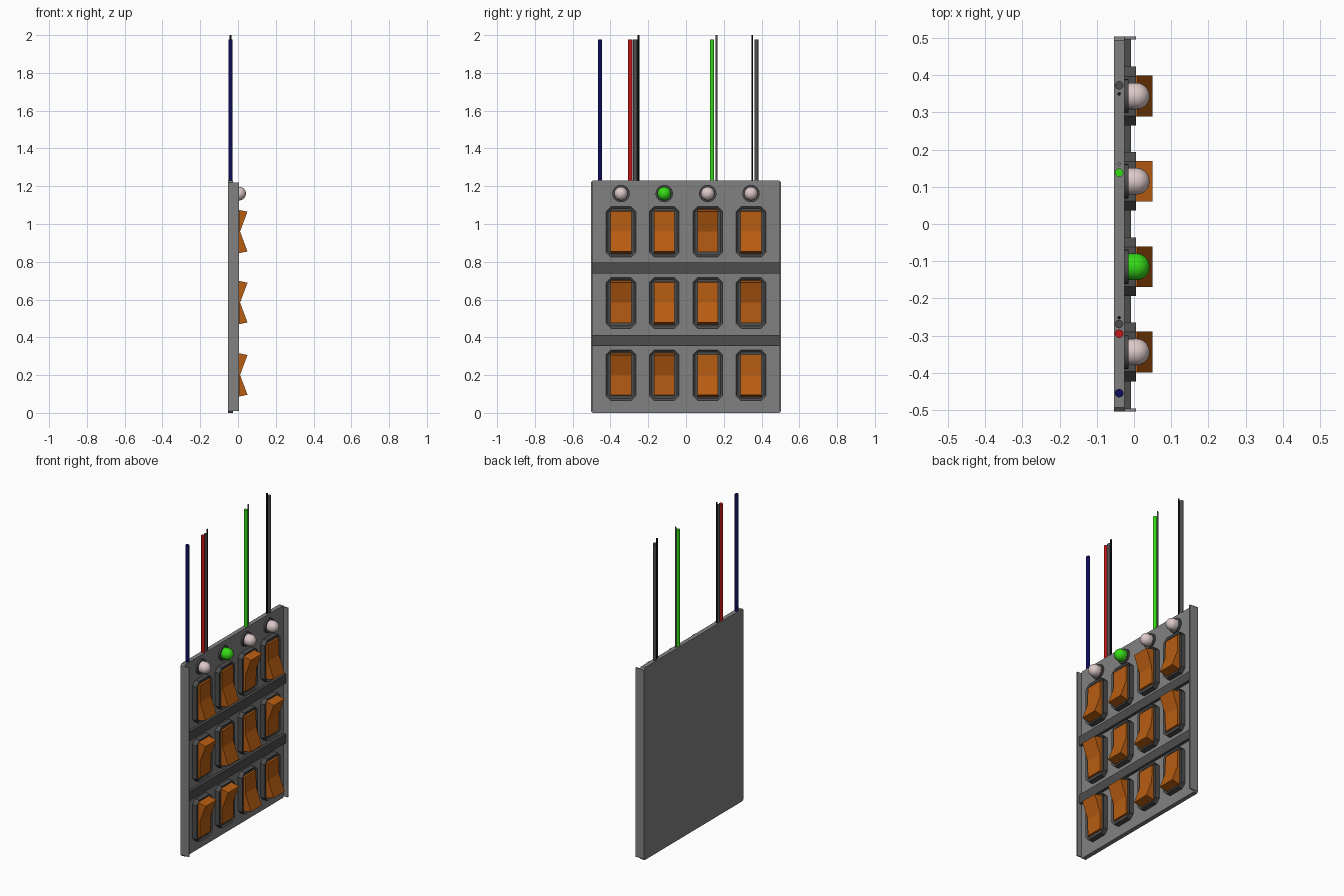
import bpy
import bmesh
from math import pi
from mathutils import Matrix

cube = bpy.data.objects.get("Cube")
if cube:
    bpy.data.objects.remove(cube, do_unlink=True)


def material(name, rgb):
    m = bpy.data.materials.new(name)
    m.use_nodes = True
    m.diffuse_color = (*rgb, 1)
    m.node_tree.nodes["Principled BSDF"].inputs["Base Color"].default_value = (*rgb, 1)
    return m


GREY = material("panel grey", (0.22, 0.22, 0.22))
DARK = material("dark grey", (0.075, 0.075, 0.075))
ORANGE = material("switch orange", (0.48, 0.11, 0.006))
WHITE = material("unlit bulb", (0.72, 0.58, 0.58))
GREEN = material("lit green", (0.035, 0.70, 0.008))
NAVY = material("navy blue", (0.004, 0.004, 0.11))
RED = material("wire red", (0.55, 0.008, 0.008))
BLACK = material("wire black", (0.006, 0.006, 0.006))


def finish(bm, name, mat, smooth=False):
    bmesh.ops.recalc_face_normals(bm, faces=bm.faces)
    me = bpy.data.meshes.new(name)
    bm.to_mesh(me)
    bm.free()
    me.materials.append(mat)
    ob = bpy.data.objects.new(name, me)
    bpy.context.collection.objects.link(ob)
    if smooth:
        bpy.ops.object.select_all(action='DESELECT')
        ob.select_set(True)
        bpy.context.view_layer.objects.active = ob
        bpy.ops.object.shade_smooth_by_angle(angle=0.7)
    return ob


def prism(points, offset):
    """Closed solid made by sweeping a 3D outline along an offset."""
    bm = bmesh.new()
    face = bm.faces.new([bm.verts.new(p) for p in points])
    new = bmesh.ops.extrude_face_region(bm, geom=[face])["geom"]
    bmesh.ops.translate(bm, vec=offset, verts=[v for v in new if isinstance(v, bmesh.types.BMVert)])
    return bm


def octagon(x, y, z, hy, hz, c):
    """Rectangle with cut corners facing +x."""
    outline = []
    for sy, sz in ((1, 1), (-1, 1), (-1, -1), (1, -1)):
        pair = [(x, y + sy * hy, z + sz * (hz - c)), (x, y + sy * (hy - c), z + sz * hz)]
        outline += pair if sy == sz else pair[::-1]
    return outline


def box(name, mat, x0, x1, y0, y1, z0, z1):
    pts = [(x0, y0, z0), (x0, y1, z0), (x0, y1, z1), (x0, y0, z1)]
    return finish(prism(pts, (x1 - x0, 0, 0)), name, mat)


def cylinder(name, mat, r, length, matrix, sides=24):
    bm = bmesh.new()
    bmesh.ops.create_cone(bm, cap_ends=True, segments=sides, radius1=r, radius2=r,
                          depth=length, matrix=matrix)
    return finish(bm, name, mat, True)


# Back plate with side flanges and divider bars
H, PLATE, RIM = 1.23, -0.026, 0.005
finish(prism(octagon(-0.054, 0, H / 2, 0.504, H / 2, 0.01), (PLATE + 0.054, 0, 0)),
       "back_plate", GREY)
for side, s in (("left", 1), ("right", -1)):
    y0, y1 = sorted((s * 0.496, s * 0.504))
    box(side + "_flange", GREY, -0.04, RIM, y0, y1, 0.01, H - 0.01)
for i, z in enumerate((0.384, 0.767)):
    box(f"divider_bar_{i + 1}", DARK, PLATE - 0.005, -0.008, -0.496, 0.496, z - 0.029, z + 0.029)


# Rocker switches: +1 has the upper end raised, -1 the lower end
def switch(label, y, z, up):
    bm = prism(octagon(PLATE - 0.003, y, z, 0.079, 0.134, 0.026), (RIM - PLATE + 0.003, 0, 0))
    bmesh.ops.recalc_face_normals(bm, faces=bm.faces)
    front = [f for f in bm.faces if f.normal.x > 0.9]
    bmesh.ops.inset_region(bm, faces=front, thickness=0.012, depth=0)
    bmesh.ops.translate(bm, vec=(-0.008, 0, 0), verts=front[0].verts)
    finish(bm, "switch_frame_" + label, DARK)
    profile = [(-0.01, -0.109), (0.009, -0.107), (0.011, 0), (0.05, 0.105), (-0.01, 0.118)]
    pts = [(px, y - 0.055, z + 0.002 + up * pz) for px, pz in profile]
    finish(prism(pts, (0, 0.11, 0)), "rocker_" + label, ORANGE)


columns = (-0.344, -0.115, 0.115, 0.344)
states = {0.958: (-1, -1, 1, -1), 0.582: (1, -1, -1, 1), 0.199: (1, 1, -1, -1)}
for r, (z, row) in enumerate(states.items()):
    for c, up in enumerate(row):
        switch(f"{r + 1}_{c + 1}", columns[c], z, up)

# Indicator lamps: collar, short barrel and dome
turn = Matrix.Rotation(pi / 2, 4, 'Y')
for c, y in enumerate(columns):
    cylinder(f"lamp_collar_{c + 1}", DARK, 0.046, 0.014,
             Matrix.Translation((-0.022, y, 1.161)) @ turn)
    bm = bmesh.new()
    bmesh.ops.create_uvsphere(bm, u_segments=24, v_segments=16, radius=0.036,
                              matrix=Matrix.Translation((0.006, y, 1.161)) @ turn)
    for v in bm.verts:
        if v.co.x < 0.005:
            v.co.x -= 0.02
    finish(bm, f"lamp_bulb_{c + 1}", GREEN if c == 1 else WHITE, True)

# Wires rising from the top edge
THICK, THIN = (0.0115, 1.976), (0.0045, 2.0)
wires = [("navy_wire", NAVY, -0.455, THICK), ("red_wire", RED, -0.295, THICK),
         ("right_grey_wire", DARK, -0.269, THICK), ("right_thin_wire", BLACK, -0.252, THIN),
         ("green_wire", GREEN, 0.138, THICK), ("middle_thin_wire", GREY, 0.162, THIN),
         ("left_thin_wire", BLACK, 0.35, THIN), ("left_grey_wire", DARK, 0.373, THICK)]
for name, mat, y, (r, top) in wires:
    base = H - 0.02
    cylinder(name, mat, r, top - base, Matrix.Translation((-0.04, y, (top + base) / 2)), 12)
